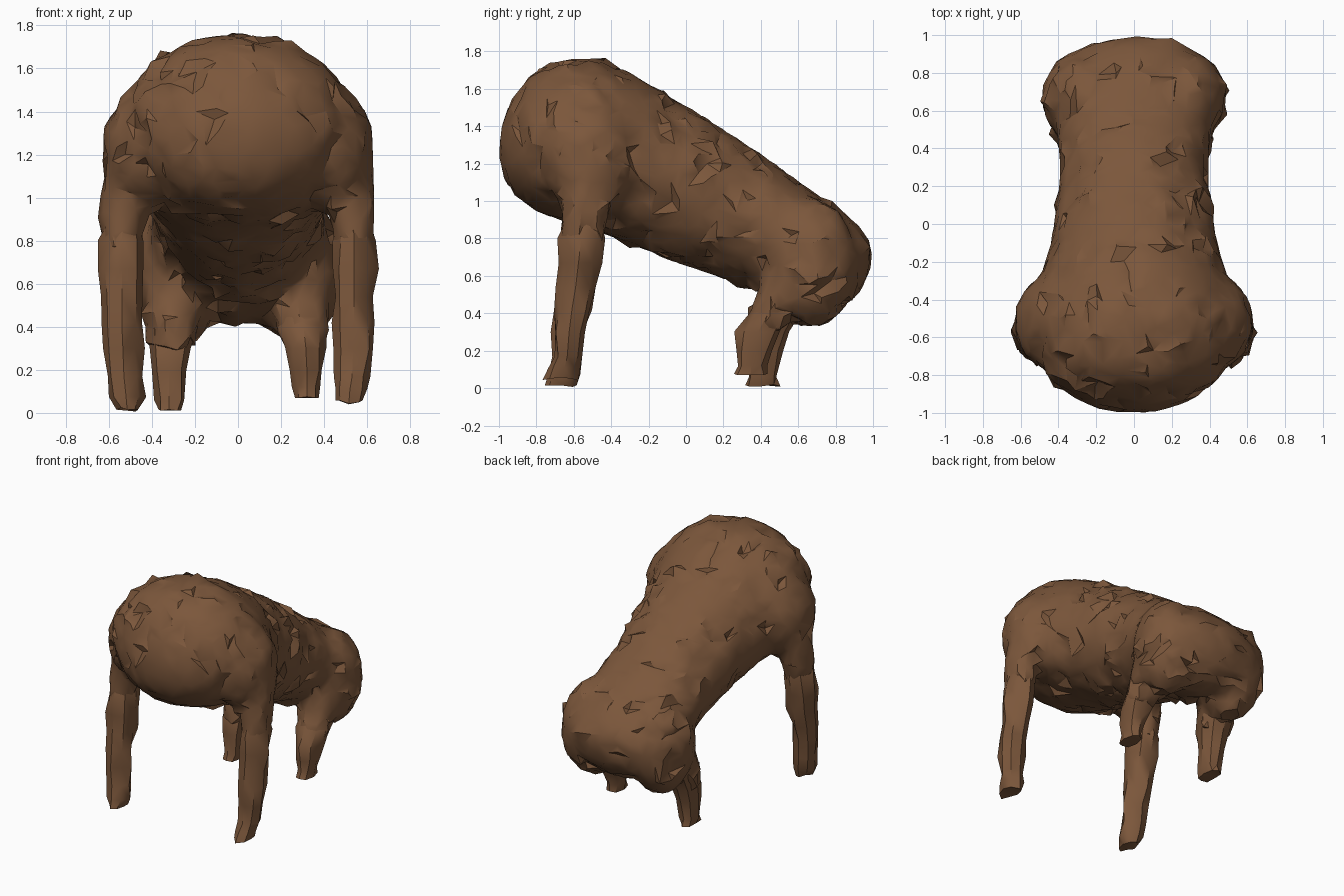
import bpy, bmesh, math, random
from mathutils import Vector

if "Cube" in bpy.data.objects:
    bpy.data.objects.remove(bpy.data.objects["Cube"])

random.seed(4)
fur = bpy.data.materials.new("brown fur")
fur.diffuse_color = (0.20, 0.095, 0.044, 1)
fur.use_nodes = True
fur.node_tree.nodes["Principled BSDF"].inputs["Base Color"].default_value = fur.diffuse_color


def loft(bm, rings):
    """Skin a list of closed rings and cap both ends."""
    loops = [[bm.verts.new(p) for p in r] for r in rings]
    n = len(loops[0])
    for a, b in zip(loops, loops[1:]):
        for i in range(n):
            j = (i + 1) % n
            bm.faces.new((a[i], a[j], b[j], b[i]))
    bm.faces.new(loops[0][::-1])
    bm.faces.new(loops[-1])


def ellipse(c, u, v, n):
    c, u, v = Vector(c), Vector(u), Vector(v)
    return [c + u * math.cos(2 * math.pi * i / n) + v * math.sin(2 * math.pi * i / n)
            for i in range(n)]


def limb(bm, side, sections, n=10, dy=0.0):
    """Upright limb from (z, x centre, y centre, x radius, y radius)."""
    loft(bm, [ellipse((side * x, y + dy, z), (rx, 0, 0), (0, ry, 0), n)
              for z, x, y, rx, ry in sections])


def blob(bm, c, r):
    res = bmesh.ops.create_uvsphere(bm, u_segments=20, v_segments=14, radius=1)
    for v in res["verts"]:
        v.co = Vector((v.co.x * r[0] + c[0], v.co.y * r[1] + c[1], v.co.z * r[2] + c[2]))


def finish(bm, name):
    bmesh.ops.recalc_face_normals(bm, faces=bm.faces)
    me = bpy.data.meshes.new(name)
    bm.to_mesh(me)
    bm.free()
    ob = bpy.data.objects.new(name, me)
    bpy.context.collection.objects.link(ob)
    me.materials.append(fur)
    bpy.context.view_layer.objects.active = ob
    for o in bpy.context.selected_objects:
        o.select_set(False)
    ob.select_set(True)
    return ob


def apply(ob, kind, **settings):
    m = ob.modifiers.new(kind.lower(), kind)
    for k, v in settings.items():
        setattr(m, k, v)
    bpy.ops.object.modifier_apply(modifier=m.name)


def ruffle(ob, share, depth, jitter=0.0):
    """Push random points in or out to make ragged, star-shaped fur tufts."""
    bm = bmesh.new()
    bm.from_mesh(ob.data)
    bm.normal_update()
    for v, normal in [(v, v.normal.copy()) for v in bm.verts]:
        v.co += normal * random.uniform(-jitter, jitter)
        if random.random() < share:
            v.co += normal * random.choice((-1, -1, 1)) * random.uniform(0.6, 1) * depth
        v.co.z = max(v.co.z, 0)
    bm.to_mesh(ob.data)
    bm.free()
    bpy.ops.object.shade_smooth_by_angle(angle=math.radians(35))


# Torso profile: y, bottom z, top z, half width
torso = [(-0.995, 1.22, 1.35, 0.10), (-0.97, 1.12, 1.45, 0.21), (-0.92, 1.035, 1.56, 0.32),
         (-0.84, 0.965, 1.67, 0.43), (-0.74, 0.92, 1.735, 0.50), (-0.62, 0.88, 1.76, 0.55),
         (-0.48, 0.84, 1.76, 0.56), (-0.30, 0.77, 1.69, 0.50), (-0.10, 0.69, 1.57, 0.44),
         (0.10, 0.62, 1.45, 0.41), (0.30, 0.55, 1.32, 0.39), (0.50, 0.46, 1.18, 0.41),
         (0.68, 0.41, 1.05, 0.43), (0.82, 0.42, 0.96, 0.40), (0.92, 0.50, 0.87, 0.31),
         (0.97, 0.60, 0.81, 0.18), (0.99, 0.67, 0.76, 0.08)]
bm = bmesh.new()
loft(bm, [ellipse((0, y, (a + b) / 2), (w, 0, 0), (0, 0, (b - a) / 2), 28)
          for y, a, b, w in torso])
for s in (-1, 1):
    # shoulders and upper arms
    blob(bm, (s * 0.41, -0.52, 1.23), (0.225, 0.26, 0.30))
    limb(bm, s, [(0.76, 0.54, -0.56, 0.09, 0.12), (0.85, 0.535, -0.55, 0.10, 0.125),
                 (1.05, 0.525, -0.52, 0.115, 0.14), (1.25, 0.49, -0.50, 0.125, 0.18),
                 (1.36, 0.44, -0.50, 0.10, 0.15)])
    # haunches and thighs
    blob(bm, (s * 0.27, 0.67, 0.67), (0.22, 0.25, 0.345))
    limb(bm, s, [(0.30, 0.31, 0.42, 0.10, 0.10), (0.40, 0.30, 0.46, 0.125, 0.12),
                 (0.55, 0.30, 0.55, 0.135, 0.16), (0.75, 0.30, 0.62, 0.12, 0.16)])
body = finish(bm, "body")
apply(body, "REMESH", mode='VOXEL', voxel_size=0.028)
apply(body, "SMOOTH", factor=0.5, iterations=6)
ruffle(body, 0, 0, 0.006)
apply(body, "DECIMATE", ratio=0.13)
ruffle(body, 0.13, 0.03)

for s, tag in ((-1, "left"), (1, "right")):
    # Forelegs with forward-pointing feet
    lift, toe = (0.05, 0.07) if s > 0 else (0.015, 0.05)
    bm = bmesh.new()
    limb(bm, s, [(lift, 0.515, -0.67, toe, 0.085), (lift + 0.06, 0.52, -0.65, 0.08, 0.085),
                 (0.17, 0.53, -0.635, 0.085, 0.08), (0.30, 0.535, -0.625, 0.092, 0.085),
                 (0.42, 0.54, -0.61, 0.094, 0.095), (0.54, 0.54, -0.59, 0.096, 0.107),
                 (0.67, 0.54, -0.575, 0.10, 0.118), (0.80, 0.54, -0.56, 0.10, 0.128),
                 (0.88, 0.535, -0.55, 0.08, 0.10)], n=8)
    leg = finish(bm, tag + "_foreleg")
    apply(leg, "TRIANGULATE")
    ruffle(leg, 0.3, 0.015)

    # Hind shanks and feet
    lift = 0.07 if s > 0 else 0.01
    bm = bmesh.new()
    limb(bm, s, [(lift, 0.32, 0.345, 0.055, 0.10), (lift + 0.05, 0.32, 0.35, 0.07, 0.085),
                 (0.20, 0.32, 0.365, 0.08, 0.095), (0.30, 0.315, 0.385, 0.095, 0.115),
                 (0.40, 0.305, 0.44, 0.12, 0.115), (0.52, 0.30, 0.52, 0.11, 0.11)],
         n=8, dy=0.0 if s > 0 else 0.06)
    leg = finish(bm, tag + "_hind_leg")
    apply(leg, "TRIANGULATE")
    ruffle(leg, 0.3, 0.014)
